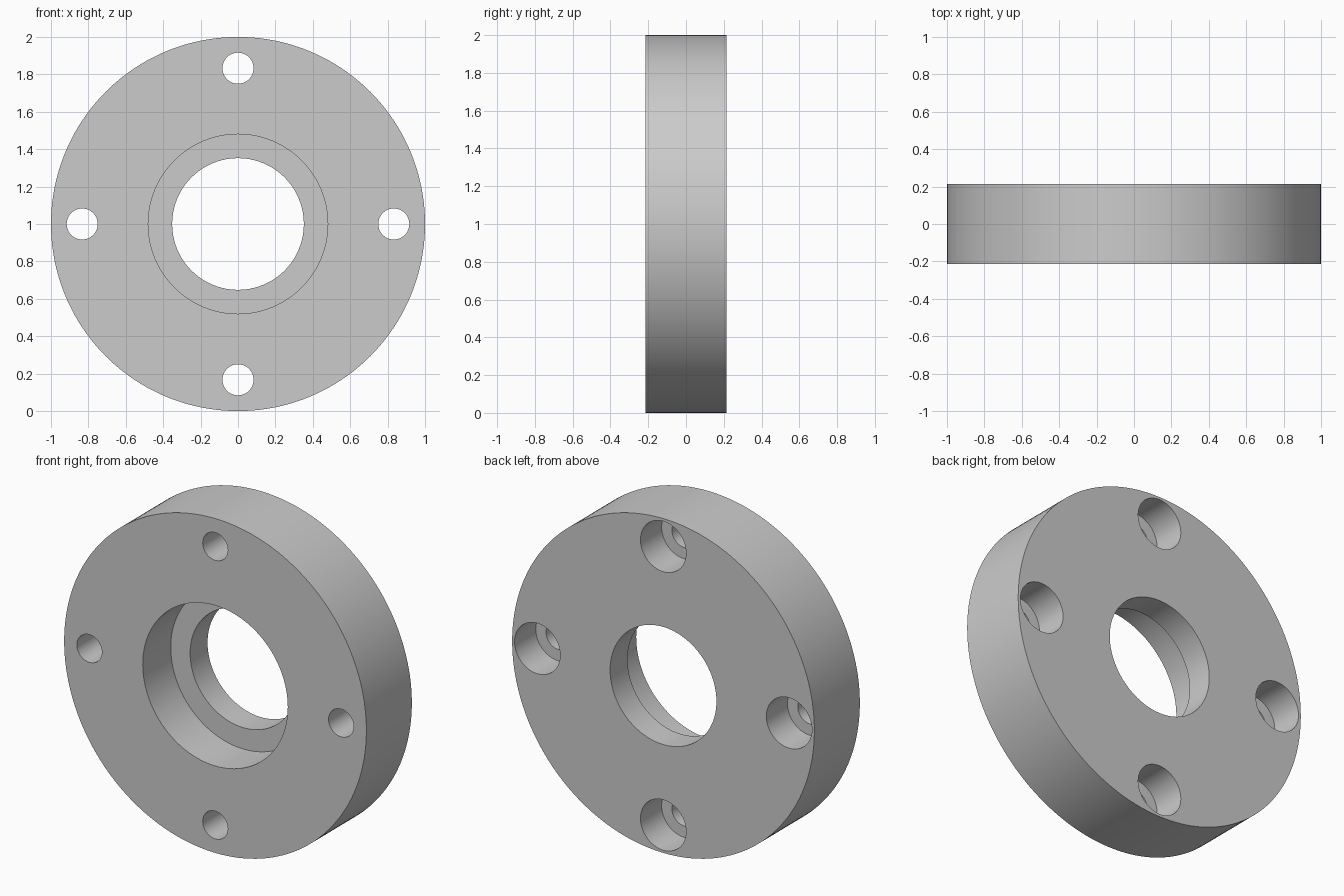
import bpy
from math import pi, cos, sin, radians

cube = bpy.data.objects.get("Cube")
if cube:
    bpy.data.objects.remove(cube, do_unlink=True)

RADIUS = 1.0
HALF = 0.215           # half the thickness
OVER = 0.05            # how far cutters stick out of the faces
BOLT_CIRCLE = 0.833


def cylinder(name, radius, y0, y1, x=0.0, z=RADIUS, sides=96):
    """Cylinder along y, from y0 to y1."""
    bpy.ops.mesh.primitive_cylinder_add(
        vertices=sides, radius=radius, depth=y1 - y0,
        location=(x, (y0 + y1) / 2, z), rotation=(pi / 2, 0, 0))
    obj = bpy.context.object
    obj.name = name
    return obj


def cut(target, cutter):
    """Subtract the cutter and remove it."""
    cutter.hide_render = True
    mod = target.modifiers.new("cut", "BOOLEAN")
    mod.operation = "DIFFERENCE"
    mod.solver = "EXACT"
    mod.object = cutter
    bpy.context.view_layer.objects.active = target
    bpy.ops.object.modifier_apply(modifier=mod.name)
    bpy.data.objects.remove(cutter, do_unlink=True)


# Flange disc
flange = cylinder("flange_ring", RADIUS, -HALF, HALF, sides=160)

# Central bore with a wider recess on the front
cut(flange, cylinder("bore", 0.352, -HALF - OVER, HALF + OVER))
cut(flange, cylinder("front_recess", 0.48, -HALF - OVER, -HALF + 0.265))

# Four bolt holes, counterbored from the back
for i in range(4):
    a = i * pi / 2
    x, z = BOLT_CIRCLE * cos(a), RADIUS + BOLT_CIRCLE * sin(a)
    cut(flange, cylinder("bolt_hole", 0.083, -HALF - OVER, HALF + OVER, x, z, 48))
    cut(flange, cylinder("counterbore", 0.151, HALF - 0.2, HALF + OVER, x, z, 48))

# Plain grey metal
grey = bpy.data.materials.new("plain_grey")
grey.use_nodes = True
color = (0.6, 0.6, 0.6, 1)
grey.diffuse_color = color
grey.node_tree.nodes["Principled BSDF"].inputs["Base Color"].default_value = color
flange.data.materials.clear()
flange.data.materials.append(grey)

# Smooth walls, sharp rims
bpy.ops.object.select_all(action="DESELECT")
flange.select_set(True)
bpy.context.view_layer.objects.active = flange
bpy.ops.object.shade_smooth_by_angle(angle=radians(30))
